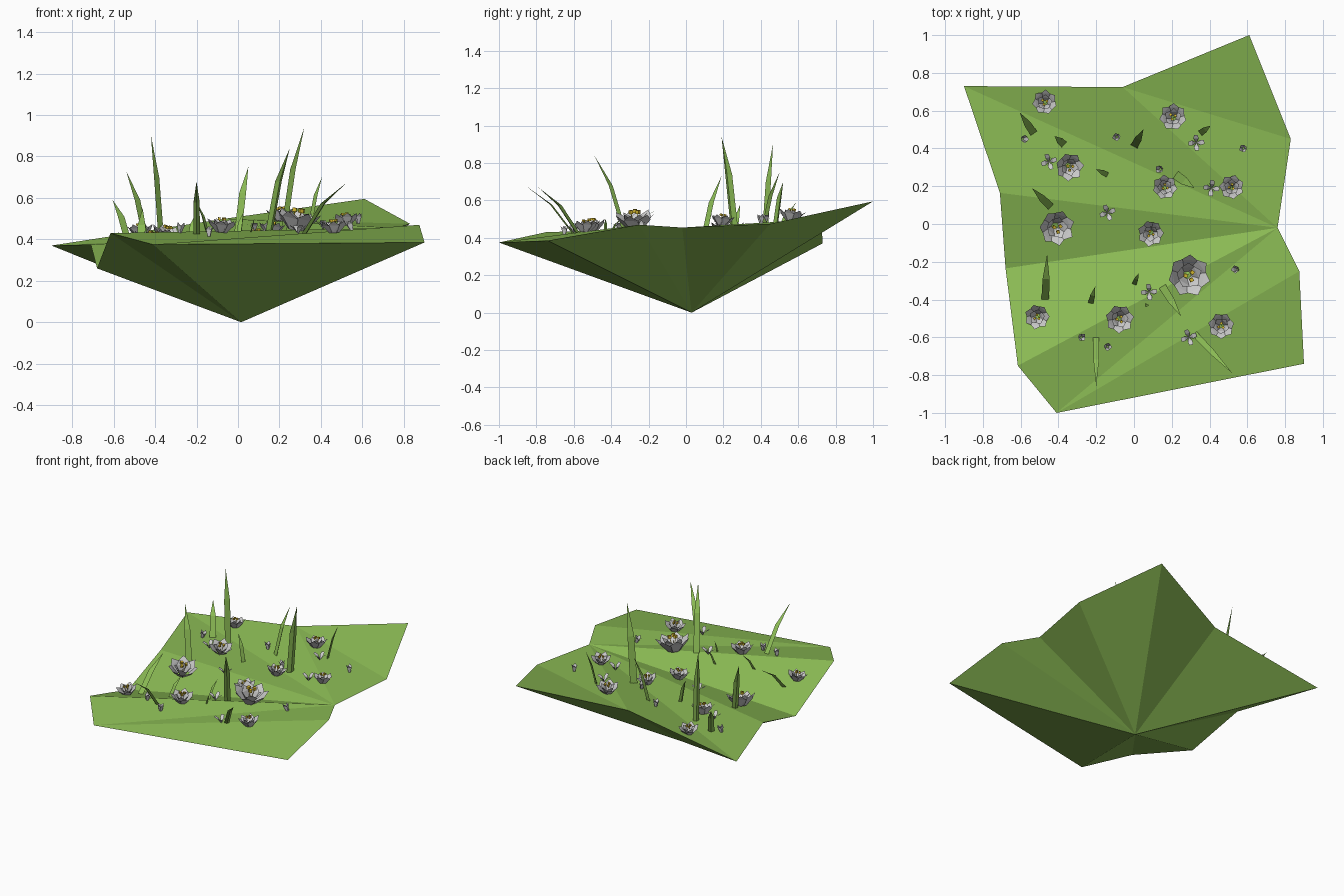
import bpy, bmesh, math, random
from mathutils import Vector, Matrix
from mathutils.bvhtree import BVHTree

if "Cube" in bpy.data.objects:
    bpy.data.objects.remove(bpy.data.objects["Cube"])

random.seed(4)


def material(name, rgb):
    m = bpy.data.materials.new(name)
    m.diffuse_color = (*rgb, 1)
    m.use_nodes = True
    m.node_tree.nodes["Principled BSDF"].inputs["Base Color"].default_value = m.diffuse_color
    return m


green = material("grass_green", (0.26, 0.5, 0.09))
yellow = material("stamen_yellow", (0.7, 0.5, 0.03))


def finish(bm, name, mat=None):
    me = bpy.data.meshes.new(name)
    bm.to_mesh(me)
    bm.free()
    ob = bpy.data.objects.new(name, me)
    bpy.context.collection.objects.link(ob)
    if mat:
        me.materials.append(mat)
    return ob


def add(bm, pts, faces, mtx=Matrix()):
    vs = [bm.verts.new(mtx @ Vector(p)) for p in pts]
    for f in faces:
        bm.faces.new([vs[i] for i in f])


# Ground: folded top on a rim, cone to one point below
A, B, C, D, E, F, G, H, I, J, K, APEX = range(12)
rim = [(-.90, .73, .37), (-.06, .725, .50), (.61, 1.0, .595), (.83, .45, .475),
       (.76, -.02, .455), (.875, -.25, .47), (.90, -.74, .385), (-.41, -1.0, .375),
       (-.615, -.75, .43), (-.68, -.235, .26), (-.71, .165, .375)]
top = [(A, E, B), (B, E, D), (B, D, C), (A, K, E), (K, J, E),
       (J, I, E), (I, H, E), (H, F, E), (H, G, F)]
under = [(i, (i + 1) % 11, APEX) for i in range(11)]
bm = bmesh.new()
add(bm, rim + [(.015, .03, 0)], top + under)
bmesh.ops.recalc_face_normals(bm, faces=bm.faces)
tree = BVHTree.FromBMesh(bm)
finish(bm, "ground", green)


def on_ground(x, y):
    return tree.ray_cast(Vector((x, y, 3)), Vector((0, 0, -1)))[0]


def petal_ring(bm, mtx, n, r, h, base, turn):
    # Each petal is a folded leaf leaning outward
    w = math.pi / n * 1.1
    for k in range(n):
        a = turn + k * math.tau / n

        def p(rad, ang, z):
            return (rad * math.cos(a + ang), rad * math.sin(a + ang), z)
        add(bm, [p(base, -w, 0), p(base, w, 0), p(r * .82, w, h * .62),
                 p(r, 0, h), p(r * .82, -w, h * .68)],
            [(0, 1, 2), (0, 2, 4), (4, 2, 3)], mtx)


# Large open flowers with yellow stamens
flowers = [(-.47, .64, .066), (.21, .56, .073), (-.35, .31, .076), (.16, .19, .066),
           (.52, .19, .066), (-.42, -.01, .095), (.09, -.045, .07), (.28, -.27, .113),
           (-.51, -.485, .067), (-.08, -.5, .076), (.465, -.54, .07)]
blooms, stamens = bmesh.new(), bmesh.new()
for x, y, r in flowers:
    tilt = Matrix.Rotation(random.uniform(-.2, .2), 4, 'X') @ Matrix.Rotation(random.uniform(-.1, .25), 4, 'Y')
    m = Matrix.Translation(on_ground(x, y)) @ tilt
    turn = random.uniform(0, 6)
    petal_ring(blooms, m, 7, r, r * .8, r * .35, turn)
    petal_ring(blooms, m, 5, r * .62, r * .8, r * .2, turn + .3)
    for k in range(3):
        a = turn + k * 2.1
        s = Matrix.Translation((r * .2 * math.cos(a), r * .2 * math.sin(a), r * .85))
        bmesh.ops.create_cube(stamens, size=r * .17, matrix=m @ s @ Matrix.Rotation(a, 4, 'Z'))
        add(stamens, [(0, 0, 0), (r * .22 * math.cos(a), r * .22 * math.sin(a), r * .8),
                      (r * .17 * math.cos(a), r * .17 * math.sin(a), r * .8)], [(0, 1, 2)], m)
finish(blooms, "large_flowers")
finish(stamens, "stamens", yellow)

# Small four-petal flowers
bm = bmesh.new()
for x, y in [(-.45, .33), (.33, .43), (.41, .19), (-.14, .06), (.08, -.36), (.29, -.6)]:
    m = Matrix.Translation(on_ground(x, y)) @ Matrix.Rotation(random.uniform(-.4, .4), 4, 'Z')
    for k in range(4):
        add(bm, [(0, 0, 0), (.022, -.013, .03), (.042, -.008, .042), (.042, .012, .042), (.022, .013, .03)],
            [(0, 1, 4), (1, 2, 3, 4)], m @ Matrix.Rotation(k * math.pi / 2, 4, 'Z'))
finish(bm, "small_flowers")

# Closed buds
bm = bmesh.new()
for x, y in [(-.59, .45), (-.09, .46), (.58, .40), (.14, .29), (.55, -.24), (-.28, -.6), (-.14, -.65)]:
    m = Matrix.Translation(on_ground(x, y)) @ Matrix.Rotation(random.uniform(-.4, .4), 4, 'Y')
    petal_ring(bm, m, 4, .022, .05, .008, random.uniform(0, 3))
finish(bm, "buds")

# Grass blades: base x, y then tip x, y, z and width
blades = [(-.53, .48, -.605, .59, .59, .05), (-.37, .42, -.42, .465, .90, .05),
          (-.14, .26, -.2, .29, .58, .035), (0, .41, .05, .50, .75, .05),
          (.35, .48, .405, .52, .70, .04), (.22, .26, .32, .19, .94, .06),
          (-.44, .09, -.54, .19, .73, .05), (-.47, -.40, -.46, -.16, .55, .05),
          (-.23, -.42, -.205, -.33, .52, .035), (0, -.32, .025, -.26, .53, .03),
          (.15, -.33, .25, -.49, .84, .05), (-.2, -.6, -.2, -.86, .68, .04),
          (.32, -.58, .52, -.79, .67, .04), (.06, -.43, .08, -.43, .5, .02)]
bm = bmesh.new()
for x, y, tx, ty, tz, w in blades:
    base, tip = on_ground(x, y), Vector((tx, ty, tz))
    lean = Vector((tx - x, ty - y, 0))
    mid = base + lean * .45 + Vector((0, 0, (tz - base.z) * .6))
    out = lean.normalized()
    side = Vector((-out.y, out.x, 0)) * w / 2
    pts = []
    for c, s in ((base, .8), (mid, .75)):
        pts += [c - side * s, c + side * s, c + out * w * .35 * s]
    add(bm, pts + [tip], [(0, 1, 4, 3), (1, 2, 5, 4), (2, 0, 3, 5), (3, 4, 6), (4, 5, 6), (5, 3, 6)])
bmesh.ops.recalc_face_normals(bm, faces=bm.faces)
finish(bm, "grass_blades", green)
